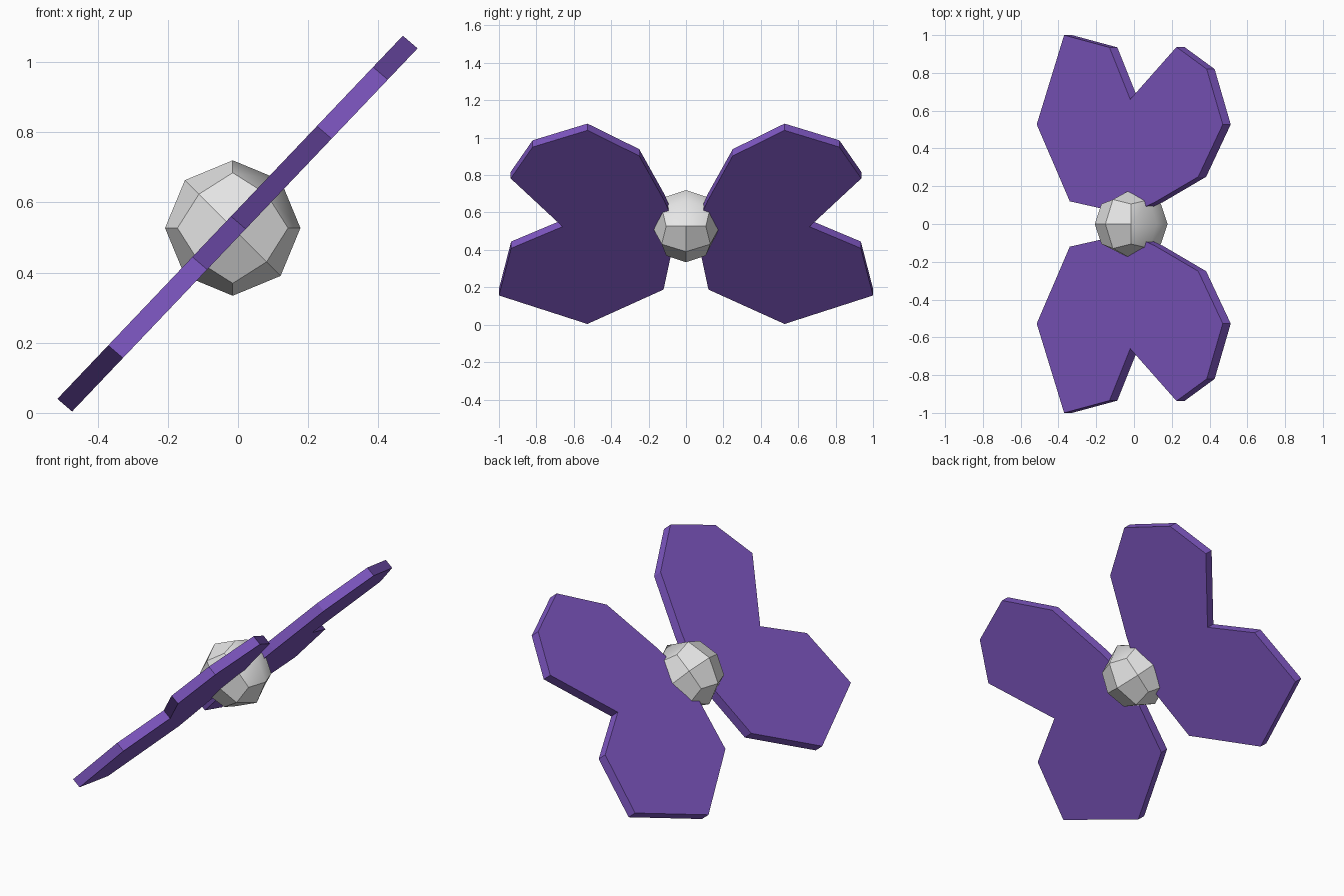
import bpy, bmesh, math
from mathutils import Vector, Matrix

cube = bpy.data.objects.get("Cube")
if cube:
    bpy.data.objects.remove(cube, do_unlink=True)


def material(name, rgb):
    m = bpy.data.materials.new(name)
    m.use_nodes = True
    m.diffuse_color = (*rgb, 1)
    bsdf = next(n for n in m.node_tree.nodes if n.type == 'BSDF_PRINCIPLED')
    bsdf.inputs["Base Color"].default_value = (*rgb, 1)
    return m


purple = material("purple", (0.209, 0.095, 0.539))
light_grey = material("light_grey", (0.79, 0.79, 0.79))


def add_object(name, bm, mat):
    bmesh.ops.recalc_face_normals(bm, faces=bm.faces[:])
    me = bpy.data.meshes.new(name)
    bm.to_mesh(me)
    bm.free()
    me.materials.append(mat)
    ob = bpy.data.objects.new(name, me)
    bpy.context.collection.objects.link(ob)
    return ob


# Wing outline seen from above (x, y), on the tilted upper face
OUTLINE = [(-0.515, 0.527), (-0.37, 1.0), (-0.13, 0.935), (-0.02, 0.66),
           (0.225, 0.937), (0.385, 0.82), (0.47, 0.527), (0.34, 0.25),
           (0.11, 0.115), (-0.03, 0.05), (-0.34, 0.12)]
SLOPE = 1.051
THICKNESS = Vector((0.042, 0, -0.036))


def wing(name, side):
    bm = bmesh.new()
    top = bm.faces.new([bm.verts.new((x, side * y, 0.04 + (x + 0.515) * SLOPE))
                        for x, y in OUTLINE])
    ext = bmesh.ops.extrude_face_region(bm, geom=[top], use_keep_orig=True)
    moved = [v for v in ext["geom"] if isinstance(v, bmesh.types.BMVert)]
    bmesh.ops.translate(bm, verts=moved, vec=THICKNESS)
    return add_object(name, bm, purple)


for side, label in ((1, "back"), (-1, "front")):
    wing(label + "_wing", side)

# Faceted hub: a cube split once and rounded, turned to line up with the wings
bm = bmesh.new()
bmesh.ops.create_cube(bm, size=2)
bmesh.ops.subdivide_edges(bm, edges=bm.edges[:], cuts=1, use_grid_fill=True)
for v in bm.verts:
    v.co = v.co.normalized() * 0.193
    v.co.y *= 0.95
bmesh.ops.rotate(bm, verts=bm.verts[:], matrix=Matrix.Rotation(math.radians(-45), 3, 'Y'))
bmesh.ops.translate(bm, verts=bm.verts[:], vec=(-0.015, 0, 0.527))
bm.normal_update()

# The side facing up along the slope is smooth, the rest is flat
uphill = Vector((1, 0, 1)).normalized()
for f in bm.faces:
    f.smooth = f.normal.dot(uphill) > 0.7
add_object("hub", bm, light_grey)
